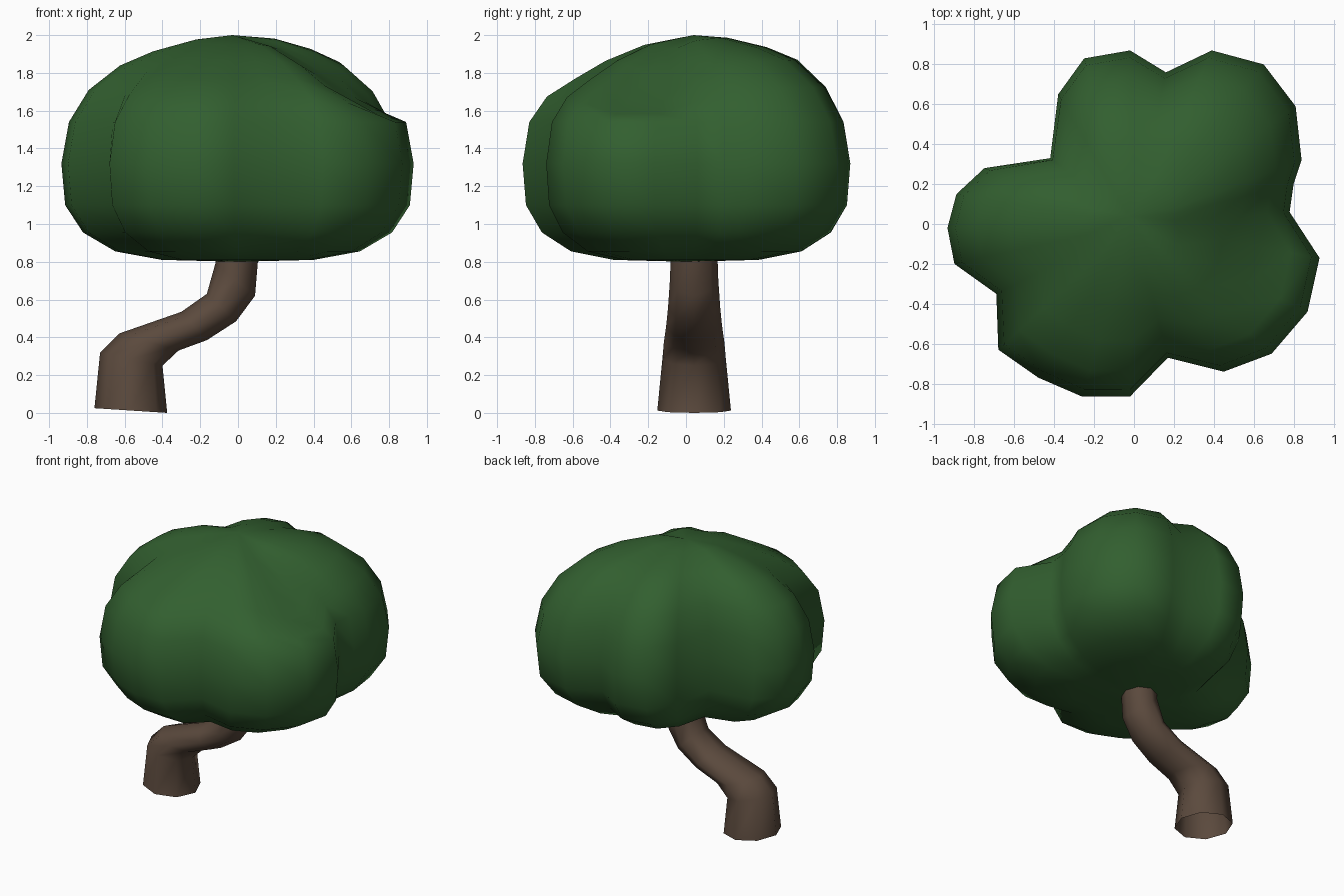
import bpy, bmesh, math
from mathutils import Vector

if "Cube" in bpy.data.objects:
    bpy.data.objects.remove(bpy.data.objects["Cube"])


def material(name, color):
    m = bpy.data.materials.new(name)
    m.diffuse_color = (*color, 1)
    m.use_nodes = True
    m.node_tree.nodes["Principled BSDF"].inputs["Base Color"].default_value = m.diffuse_color
    return m


def loft(name, rings, mat, poles=None):
    """Skin a stack of equal-count rings; ends stay open unless poles are given."""
    bm = bmesh.new()
    loops = [[bm.verts.new(p) for p in ring] for ring in rings]
    n = len(loops[0])
    for a, b in zip(loops, loops[1:]):
        for i in range(n):
            j = (i + 1) % n
            bm.faces.new((a[i], a[j], b[j], b[i]))
    if poles:
        for loop, pole in zip((loops[0], loops[-1]), poles):
            v = bm.verts.new(pole)
            for i in range(n):
                bm.faces.new((loop[i], loop[(i + 1) % n], v))
    bmesh.ops.recalc_face_normals(bm, faces=bm.faces[:])
    for f in bm.faces:
        f.smooth = True
    me = bpy.data.meshes.new(name)
    bm.to_mesh(me)
    bm.free()
    me.materials.append(mat)
    ob = bpy.data.objects.new(name, me)
    bpy.context.collection.objects.link(ob)
    return ob


# Canopy: five-lobed plan outline, scaled through a dome profile
outline = [(-.02, .87), (.16, .76), (.39, .87), (.65, .80), (.81, .59),
           (.84, .32), (.80, .20), (.78, .06), (.93, -.17), (.87, -.44),
           (.69, -.65), (.45, -.74), (.17, -.67), (-.02, -.865), (-.26, -.865),
           (-.48, -.77), (-.68, -.63), (-.69, -.35), (-.90, -.20),
           (-.935, -.02), (-.89, .15), (-.75, .28), (-.42, .33),
           (-.38, .65), (-.25, .83)]
profile = [(.45, .81), (.71, .855), (.885, .955), (.98, 1.10), (1, 1.32),
           (.96, 1.54), (.855, 1.71), (.685, 1.84), (.50, 1.915), (.26, 1.975)]

canopy_rings = []
for s, z in profile:
    ring = []
    for x, y in outline:
        d = Vector((x, y))
        keep = .4 + .6 * s                      # lobes fade toward the middle
        p = d.normalized() * s * (d.length * keep + .82 * (1 - keep))
        dz = 0
        if z > 1.6:                             # crown slopes down to the front
            w = 1 if z > 1.75 else .4
            dz = (.12 if p.y < 0 else .05) * p.y * w
            # the right lobe has a lower shoulder
            off = math.degrees(math.atan2(y, x)) + 17
            dz -= .17 * min(1, p.length / .6) ** 1.5 * (.75 if w < 1 else 1) \
                * math.exp(-(off / 25) ** 2)
        ring.append((p.x, p.y, z + dz))
    canopy_rings.append(ring)
loft("canopy", canopy_rings, material("leaves", (.032, .115, .029)),
     poles=((0, 0, .80), (-.03, .04, 2.0)))

# Trunk: eight-sided bent open tube; left point, right point, half depth
sections = [((-.76, .025), (-.375, 0), .195),
            ((-.73, .32), (-.40, .25), .168),
            ((-.63, .42), (-.315, .33), .16),
            ((-.30, .535), (-.165, .385), .148),
            ((-.165, .63), (-.01, .485), .138),
            ((-.12, .79), (.09, .62), .128),
            ((-.11, .95), (.115, .92), .12)]
trunk_rings = []
for (x0, z0), (x1, z1), depth in sections:
    ring = []
    for k in range(8):
        a = math.tau * k / 8
        t = .5 + .5 * math.cos(a)
        ring.append((x0 + (x1 - x0) * t, .043 + depth * math.sin(a),
                     z0 + (z1 - z0) * t))
    trunk_rings.append(ring)
loft("trunk", trunk_rings, material("bark", (.105, .068, .047)))
